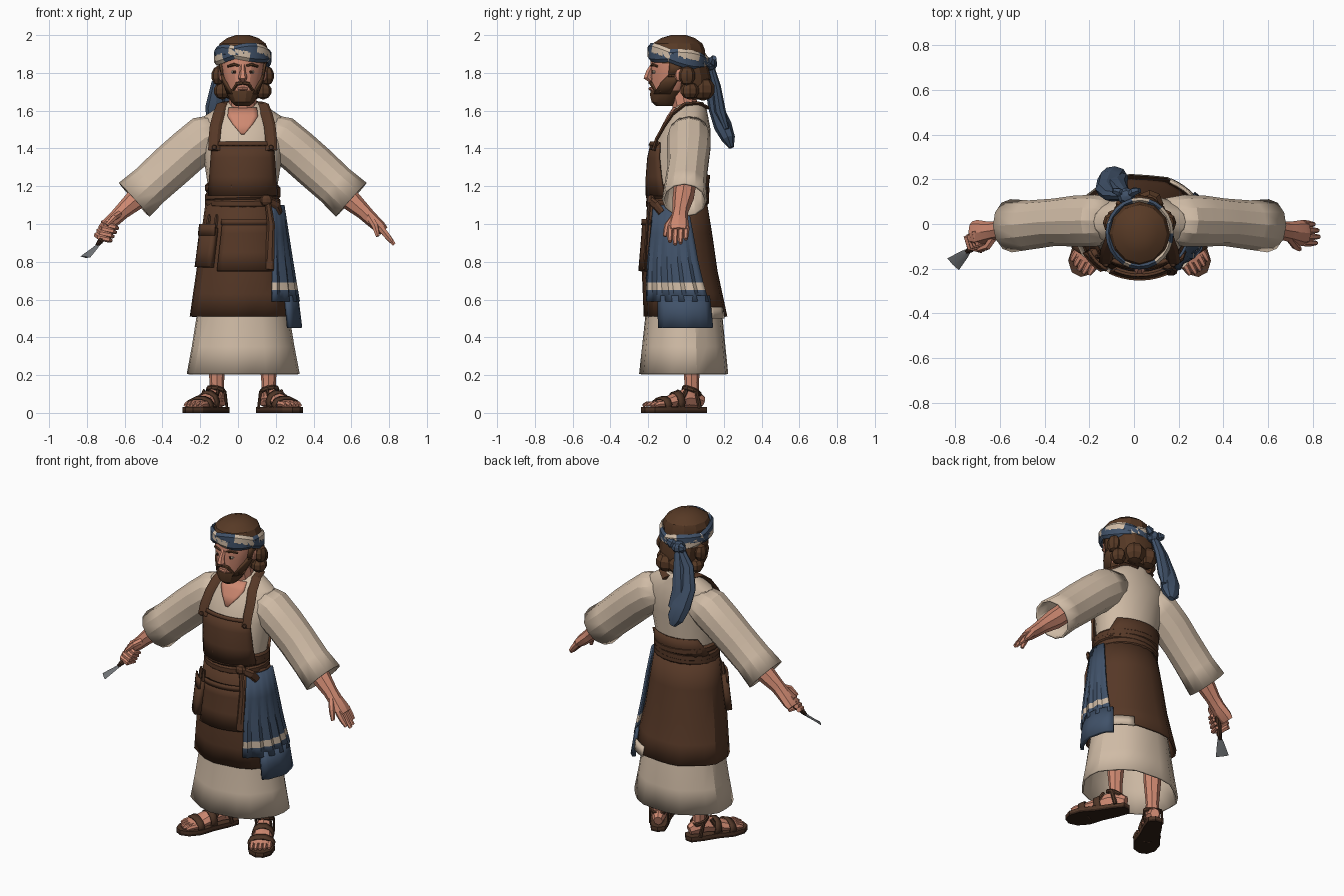
import bpy, bmesh, math
from mathutils import Vector

CX = 0.025  # body axis


def colour(name, r, g, b):
    m = bpy.data.materials.new(name)
    m.diffuse_color = (r, g, b, 1)
    return m


SKIN = colour("skin", .62, .25, .165)
CREAM = colour("linen", .63, .50, .38)
BROWN = colour("apron_brown", .094, .040, .020)
HAIR = colour("hair_brown", .096, .042, .019)
BLUE = colour("indigo", .052, .084, .142)
LEATHER = colour("leather", .078, .036, .020)
SOLE = colour("dark_sole", .03, .014, .008)
METAL = colour("steel", .17, .18, .19)


def make(name, verts, faces, mats, idx=None, thick=0, angle=24):
    mats = mats if isinstance(mats, tuple) else (mats,)
    me = bpy.data.meshes.new(name)
    me.from_pydata([(v[0] + CX, v[1], v[2]) for v in verts], [], faces)
    for m in mats:
        me.materials.append(m)
    if idx:
        for p, k in zip(me.polygons, idx):
            p.material_index = k
    bm = bmesh.new()
    bm.from_mesh(me)
    bmesh.ops.remove_doubles(bm, verts=bm.verts, dist=1e-4)
    bmesh.ops.recalc_face_normals(bm, faces=bm.faces)
    bm.to_mesh(me)
    bm.free()
    me.shade_smooth()
    me.set_sharp_from_angle(angle=math.radians(angle))
    ob = bpy.data.objects.new(name, me)
    bpy.context.collection.objects.link(ob)
    if thick:
        s = ob.modifiers.new("thickness", 'SOLIDIFY')
        s.thickness, s.offset = thick, 0
    return ob


def skin_rings(name, rings, mats, closed_ring=True, loop=False, caps=True, rule=None, **kw):
    n, m = len(rings[0]), len(rings)
    faces, idx = [], []
    for i in range(m if loop else m - 1):
        for j in range(n if closed_ring else n - 1):
            a, b = i * n, ((i + 1) % m) * n
            k = (j + 1) % n
            faces.append((a + j, a + k, b + k, b + j))
            idx.append(rule(i, j) if rule else 0)
    if caps and closed_ring and not loop:
        faces += [tuple(range(n)), tuple(range((m - 1) * n, m * n))]
        idx += [idx[0], idx[-1]]
    return make(name, [v for r in rings for v in r], faces, mats, idx, **kw)


def at(prof, z):
    """Interpolate (cy, rx, ry) of a profile of (z, cy, rx, ry)."""
    for a, b in zip(prof, prof[1:]):
        if z <= b[0] or b is prof[-1]:
            t = max(0, (z - a[0]) / (b[0] - a[0]))
            return [a[k] + (b[k] - a[k]) * t for k in (1, 2, 3)]


def sheet(name, prof, zs, lo, hi, mats, off=0, thick=.012, n=10, pleat=0, **kw):
    """Cloth following a profile between angles lo (at first z) and hi (at last z)."""
    rings = []
    for z in zs:
        t = (z - zs[0]) / (zs[-1] - zs[0])
        cy, rx, ry = at(prof, z)
        row = []
        for i in range(n + 1):
            a0, a1 = (lo[k] + (hi[k] - lo[k]) * t for k in (0, 1))
            a = math.radians(a0 + (a1 - a0) * i / n)
            o = off + pleat * (1 - t) * math.sin((i % n if a1 - a0 > 359 else i) * 2.1)
            row.append(((rx + o) * math.cos(a), cy + (ry + o) * math.sin(a), z))
        rings.append(row)
    return skin_rings(name, rings, mats, closed_ring=False, thick=thick, **kw)


def loft(name, prof, mats, n=16, **kw):
    tau = math.tau / n
    return skin_rings(name, [[(rx * math.cos(i * tau), cy + ry * math.sin(i * tau), z)
                      for i in range(n)] for z, cy, rx, ry in prof], mats, **kw)


def tube(name, pts, mats, ref=(0, 1, 0), n=8, loop=False, **kw):
    """Sweep through (x, y, z, width along ref, height)."""
    rings, m = [], len(pts)
    for i, p in enumerate(pts):
        a = pts[(i - 1) % m if loop else max(i - 1, 0)]
        b = pts[(i + 1) % m if loop else min(i + 1, m - 1)]
        t = (Vector(b[:3]) - Vector(a[:3])).normalized()
        r = Vector(ref)
        r = (r - t * r.dot(t)).normalized()
        q = t.cross(r)
        rings.append([Vector(p[:3]) + r * p[3] * math.cos(math.tau * j / n)
                      + q * p[4] * math.sin(math.tau * j / n) for j in range(n)])
    return skin_rings(name, rings, mats, loop=loop, **kw)


def blob(name, c, r, mat, n=8):
    prof = [(c[2] + r[2] * math.sin(b), c[1], r[0] * math.cos(b), r[1] * math.cos(b))
            for b in [math.radians(-85 + 34 * k) for k in range(6)]]
    ob = loft(name, prof, mat, n)
    ob.location.x = c[0]


# Profiles: z, centre y, half width, half depth
TORSO = [(1.05, -.045, .183, .145), (1.2, -.045, .184, .15), (1.4, -.025, .215, .155),
         (1.5, 0, .235, .13), (1.57, .012, .205, .105), (1.625, .025, .12, .08), (1.645, .03, .08, .06)]
APRON = [(.51, 0, .28, .215), (.75, -.032, .243, .195), (.95, -.038, .215, .172), (1.13, -.048, .189, .152)]
GOWN = [(.205, -.01, .296, .23), (.35, -.01, .268, .215), (.55, -.01, .235, .195), (.9, -.035, .19, .15)]
FACE = [(1.635, -.105, .042, .05), (1.67, -.105, .066, .078), (1.72, -.085, .088, .1),
        (1.79, -.06, .108, .125), (1.88, -.05, .122, .138), (1.93, -.05, .11, .12)]

# Gown, torso and apron
ALL = (0, 360)
sheet("gown_skirt", GOWN, [.205, .35, .55, .9], ALL, ALL, CREAM, n=22, pleat=.006)
loft("tunic_torso", TORSO, CREAM, 20)
sheet("collar_opening", TORSO, [1.475, 1.53, 1.57, 1.615], (-92, -88), (-122, -58), SKIN, off=.006, thick=.004, n=6)
sheet("apron_skirt", APRON, [.51, .63, .75, .95, 1.13], ALL, ALL, BROWN, n=22, pleat=.006)
sheet("apron_bib", TORSO, [1.15, 1.25, 1.35, 1.43], (-155, -25), (-132, -48), BROWN, off=.016)
sheet("bib_hem", TORSO, [1.415, 1.435], (-132, -48), (-132, -48), BROWN, off=.021)
sheet("apron_back", TORSO, [1.15, 1.2, 1.26], (15, 165), (40, 140), BROWN, off=.01)
for k, z in enumerate((1.115, 1.15, 1.185)):
    cy, rx, ry = at(TORSO, z)
    tube("belt_wrap_%d" % k, [((rx + .005) * math.cos(a), cy + (ry + .009) * math.sin(a),
         z + .008 * math.sin(a + k * 2), .026, .012) for a in [i * math.tau / 20 for i in range(20)]],
         BROWN, ref=(0, 0, 1), n=6, loop=True)
blob("belt_knot", (.125, -.185, 1.125), (.035, .026, .032), BROWN)
tube("belt_end_side", [(.13, -.195, 1.13, .022, .01), (.185, -.16, 1.1, .025, .01), (.2, -.13, 1.06, .02, .008)], BROWN, ref=(0, 0, 1), n=6)
tube("belt_end_long", [(.13, -.19, 1.13, .015, .01), (.15, -.205, 1.0, .02, .009), (.14, -.222, .76, .026, .009)], BROWN, ref=(1, 0, 0), n=6)
for s in (-1, 1):
    tube("apron_strap", [(s * x, y, z, .031, .011) for x, y, z in
         ((.152, -.172, 1.39), (.15, -.155, 1.45), (.143, -.115, 1.52), (.127, -.075, 1.58), (.108, -.01, 1.632),
          (.085, .06, 1.64), (.03, .105, 1.62))], BROWN, ref=(1, 0, 0), n=6)
    blob("strap_button", (s * .15, -.184, 1.405), (.014, .01, .014), LEATHER)

# Pockets and tool pouch
sheet("front_pocket", APRON, [.75, .85, .95, 1.02], (-121, -52), (-118, -54), BROWN, off=.016, thick=.02)
sheet("pocket_hem", APRON, [.995, 1.025], (-119, -53), (-119, -53), BROWN, off=.024)
sheet("side_pouch", APRON, [.77, .85, .98], (-156, -129), (-156, -127), BROWN, off=.018, thick=.045, n=5)
sheet("pouch_flap", APRON, [.94, 1.0], (-157, -126), (-157, -126), BROWN, off=.037, n=5)
for x, y in ((-.19, -.145), (-.15, -.175)):
    tube("pouch_tool_handle", [(x, y, .95, .012, .012), (x + .01, y, 1.03, .011, .011), (x + .012, y, 1.05, .006, .006)], LEATHER, n=6)

# Striped cloth hanging at the hip
sheet("hip_cloth", APRON, [.59, .65, .69, .8, .95, 1.1], (-58, 33), (-45, 18), (BLUE, CREAM),
      off=.022, n=16, pleat=.009, rule=lambda i, j: int(i == 1))
LOWER = [(.45, 0, .29, .225), (.62, -.01, .272, .21)]
sheet("hip_cloth_lower", LOWER, [.45, .54, .62], (-37, 36), (-37, 36), BLUE, off=.012, thick=.02, n=8, pleat=.004)
sheet("hip_cloth_end", LOWER, [.5, .56], (34, 62), (34, 62), CREAM, off=.008, n=4)

# Sleeves, arms
for s in (-1, 1):
    tube("sleeve", [(s * x, y, z, w, h) for x, y, z, w, h in
         ((.12, .015, 1.49, .095, .09), (.2, .015, 1.455, .11, .116), (.29, .013, 1.385, .108, .112), (.38, .008, 1.305, .1, .112),
          (.49, -.004, 1.205, .104, .108), (.575, -.008, 1.128, .113, .115))], CREAM, n=12, caps=False, thick=.012)
    tube("forearm", [(s * x, y, z, w, h) for x, y, z, w, h in
         ((.44, 0, 1.25, .06, .06), (.56, -.015, 1.135, .056, .058), (.64, -.03, 1.065, .042, .042),
          (.675, -.035, 1.03, .046, .038), (.725, -.04, .985, .058, .034), (.748, -.04, .963, .052, .026))], SKIN)

# Open hand and curled hand
for k in range(4):
    y = -.082 + k * .028
    L = (.055, .067, .062, .045)[k]
    tube("open_finger", [(.73, y, .98, .017, .02), (.73 + L * .6, y - .003, .98 - L * .75, .016, .018),
         (.735 + L, y - .003, .975 - L * 1.25, .01, .011)], SKIN, n=6)
    px, pz = -.682 - k * .012, 1.018 - k * .022
    tube("curled_finger", [(px - .055, -.03 - k * .008, pz - .01, .016, .016), (px - .04, -.085 - k * .006, pz - .022, .016, .017),
         (px + .005, -.1 - k * .006, pz - .035, .015, .015), (px + .02, -.065, pz - .04, .01, .01)], SKIN, ref=(0, 0, 1), n=6)
tube("open_thumb", [(.67, -.06, 1.04, .02, .02), (.70, -.1, .99, .017, .019), (.715, -.113, .935, .01, .011)], SKIN, n=6)
tube("curled_thumb", [(-.65, -.055, 1.055, .019, .019), (-.68, -.1, 1.035, .017, .017), (-.72, -.115, .995, .01, .01)], SKIN, n=6)

# Trowel
tube("trowel_handle", [(-.67, -.03, 1.03, .013, .013), (-.715, -.075, .96, .018, .018), (-.757, -.115, .905, .015, .015)], LEATHER)
tube("trowel_ferrule", [(-.75, -.108, .915, .016, .016), (-.772, -.124, .885, .01, .01)], SOLE)
tube("trowel_blade", [(-.765, -.12, .89, .012, .008), (-.785, -.137, .87, .021, .007), (-.834, -.18, .825, .037, .005)],
     METAL, ref=(-.65, .7, .1), n=4)

# Head and face
loft("neck", [(1.52, .01, .085, .075), (1.6, .0, .075, .07), (1.75, -.03, .068, .075)], SKIN, 10)
loft("face", FACE, SKIN, 16)
tube("nose", [(0, -.175, 1.845, .012, .012), (0, -.196, 1.805, .016, .018), (0, -.206, 1.775, .024, .022), (0, -.185, 1.757, .016, .012)], SKIN, ref=(1, 0, 0), n=6)
loft("beard_chin", [(1.625, -.11, .038, .05), (1.645, -.113, .06, .071), (1.68, -.106, .08, .086), (1.708, -.092, .091, .099)], HAIR, 14)
tube("lower_lip", [(-.025, -.182, 1.716, .007, .008), (0, -.19, 1.716, .009, .01), (.025, -.182, 1.716, .007, .008)], SKIN, ref=(0, 0, 1), n=6)
for s in (-1, 1):
    span = (-52, 8) if s > 0 else (172, 232)
    burn = (-14, 14) if s > 0 else (166, 194)
    sheet("beard_side", FACE, [1.69, 1.75, 1.79], span, burn, HAIR, off=.003, thick=.014, n=5)
    sheet("sideburn", FACE, [1.78, 1.86], burn, burn, HAIR, off=.003, thick=.014, n=3)
    tube("moustache", [(0, -.188, 1.748, .01, .012), (s * .03, -.181, 1.742, .011, .012), (s * .054, -.16, 1.705, .008, .01)], HAIR, ref=(0, 0, 1), n=6)
    tube("eyebrow", [(s * .018, -.181, 1.838, .006, .008), (s * .045, -.175, 1.845, .009, .01), (s * .08, -.151, 1.834, .006, .008)], HAIR, ref=(0, 0, 1), n=6)
    blob("eye", (s * .044, -.166, 1.805), (.018, .014, .01), CREAM)
    blob("iris", (s * .044, -.177, 1.805), (.008, .005, .009), SOLE)
    blob("ear", (s * .113, -.035, 1.79), (.016, .026, .035), SKIN)
    blob("side_curl_upper", (s * .13, .005, 1.785), (.036, .045, .052), HAIR)
    blob("side_curl_lower", (s * .108, .02, 1.705), (.046, .05, .046), HAIR)
    blob("nape_curl", (s * .045, .09, 1.715), (.065, .065, .062), HAIR)

# Hair and headband
loft("hair_cap", [(1.85, -.04, .128, .14), (1.92, -.045, .136, .146), (1.955, -.045, .122, .132), (1.985, -.042, .082, .088), (2.0, -.04, .035, .04)], HAIR, 12)
loft("hair_back", [(1.66, .04, .06, .06), (1.7, .035, .10, .085), (1.78, .03, .122, .1), (1.87, .01, .125, .1)], HAIR, 12)
for k in (0, 1):
    tube("headband_%d" % k, [(.139 * math.cos(a), -.042 + .148 * math.sin(a), 1.883 - .028 * math.sin(a)
         + .017 * math.sin(2 * a + .6 + k * math.pi), .034, .015) for a in [i * math.tau / 24 for i in range(24)]],
         (BLUE, CREAM), ref=(0, 0, 1), n=6, loop=True, rule=lambda i, j, k=k: int((i + 4 * k) % 8 < 3))
blob("headband_knot", (-.06, .125, 1.845), (.042, .04, .036), BLUE)
for dx, dz in ((.06, .035), (-.06, .015)):
    tube("knot_loop", [(-.06, .12, 1.845, .015, .015), (-.06 + dx * .6, .145, 1.845 + dz * .6, .03, .02),
         (-.06 + dx, .15, 1.845 + dz, .014, .012)], BLUE, ref=(0, 0, 1), n=6)
tube("headband_tail_long", [(-.07, .125, 1.84, .025, .02), (-.125, .13, 1.74, .042, .03), (-.148, .155, 1.62, .05, .038),
     (-.13, .195, 1.52, .06, .048), (-.11, .225, 1.45, .055, .036), (-.1, .24, 1.405, .02, .014)], BLUE, ref=(1, 0, 0))
tube("headband_tail_short", [(-.06, .13, 1.84, .02, .018), (-.085, .16, 1.73, .035, .024), (-.10, .18, 1.6, .045, .03),
     (-.08, .215, 1.5, .03, .015)], BLUE, ref=(1, 0, 0))

# Legs, feet and sandals
OUTLINE = ((-.08, 0), (-.065, .035), (0, .046), (.09, .052), (.17, .068), (.235, .055), (.27, .02))
for s in (-1, 1):
    # splayed outward, scaled along both sole axes
    d, l = Vector((s * .53, -.95, 0)), Vector((1.0, s * .53, 0))

    def F(u, v, z):
        return Vector((s * .14, .03, z)) + d * u + l * v

    tube("leg", [(s * .137, .03, z, r, r) for z, r in ((.06, .04), (.16, .038), (.3, .05), (.6, .06))], SKIN)
    tube("foot", [(*F(u, 0, z), w, h) for u, z, w, h in
         ((-.06, .06, .026, .03), (-.03, .07, .04, .045), (.03, .08, .044, .052), (.09, .065, .052, .042),
          (.16, .05, .064, .027), (.205, .043, .06, .018))], SKIN, ref=l)
    for k in range(5):
        v, e = -.044 + .022 * k, (.245, .252, .25, .24, .228)[k if s > 0 else 4 - k]
        tube("toe", [(*F(.18, v, .048), .014, .017), (*F(e - .02, v, .046), .014, .015), (*F(e, v, .04), .009, .009)], SKIN, ref=l, n=6)
    ring = list(OUTLINE) + [(u, -v) for u, v in OUTLINE[:0:-1]]
    skin_rings("sandal_sole", [[F(u, v, z) for u, v in ring] for z in (0, .012, .03)], (SOLE, LEATHER), rule=lambda i, j: i)
    for u, z, w, h in ((.085, .06, .06, .054), (.165, .045, .074, .039)):
        tube("sandal_strap", [(*F(u - .017, 0, z), w, h + .004), (*F(u + .017, 0, z - .004), w, h - .004)], LEATHER, ref=l, n=10, caps=False, thick=.01)
    tube("ankle_strap", [(*F(.043 * math.cos(a), .043 * math.sin(a), .115 + .02 * math.cos(a)), .013, .007)
         for a in [i * math.tau / 10 for i in range(10)]], LEATHER, ref=(0, 0, 1), n=6, loop=True)
    for v in (-.046, .046):
        tube("heel_strap", [(*F(-.02, v, .025), .012, .006), (*F(.0, v, .115), .012, .006)], LEATHER, ref=d, n=6)
        tube("cross_strap", [(*F(.1, v, .03), .013, .007), (*F(.05, v * .8, .12), .012, .007)], LEATHER, ref=d, n=6)
